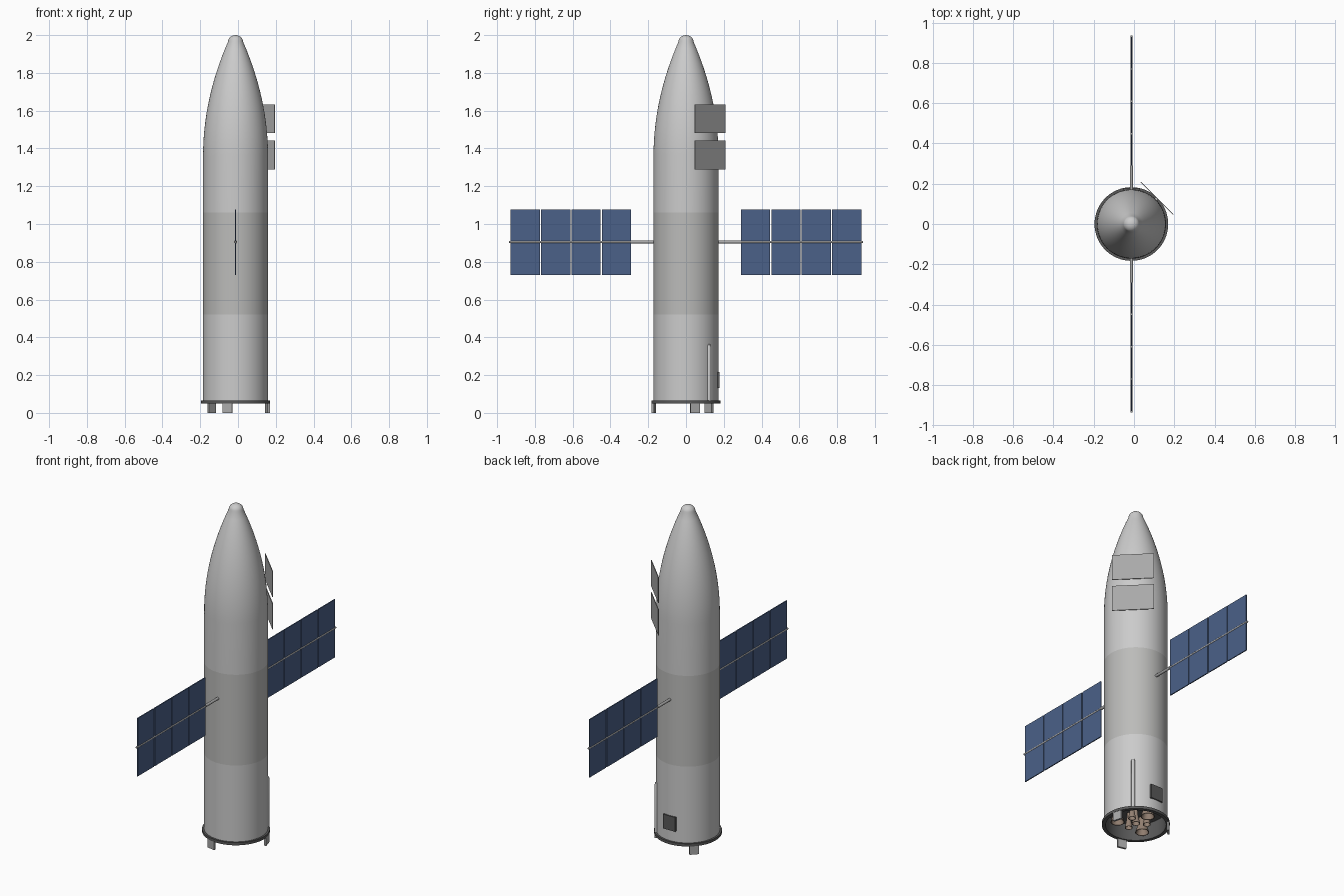
import bpy, bmesh
from math import pi, cos, sin, radians
from mathutils import Matrix, Vector

if "Cube" in bpy.data.objects:
    bpy.data.objects.remove(bpy.data.objects["Cube"])

CX = -0.013   # hull axis
R = 0.172     # hull radius


def mat(name, c):
    m = bpy.data.materials.new(name)
    m.diffuse_color = (*c, 1)
    m.use_nodes = True
    m.node_tree.nodes["Principled BSDF"].inputs["Base Color"].default_value = m.diffuse_color
    return m


BAND = mat("band_grey", (0.5, 0.5, 0.49))
WHITE = mat("hull_white", (0.8, 0.8, 0.82))
DARK = mat("dark_grey", (0.1, 0.1, 0.1))
BLUE = mat("cell_blue", (0.07, 0.12, 0.25))
BROWN = mat("nozzle_brown", (0.3, 0.22, 0.17))
GREY = mat("metal_grey", (0.4, 0.4, 0.4))


def finish(name, bm, material):
    bmesh.ops.recalc_face_normals(bm, faces=bm.faces)
    me = bpy.data.meshes.new(name)
    bm.to_mesh(me)
    bm.free()
    me.materials.append(material)
    ob = bpy.data.objects.new(name, me)
    bpy.context.collection.objects.link(ob)
    bpy.ops.object.select_all(action='DESELECT')
    ob.select_set(True)
    bpy.context.view_layer.objects.active = ob
    bpy.ops.object.shade_smooth_by_angle(angle=radians(32))
    return ob


def lathe(name, profile, material, at=(CX, 0), n=64, closed=False):
    bm = bmesh.new()
    vs = [bm.verts.new((r, 0, z)) for r, z in profile]
    es = [bm.edges.new(p) for p in zip(vs, vs[1:])]
    if closed:
        es.append(bm.edges.new((vs[-1], vs[0])))
    bmesh.ops.spin(bm, geom=vs + es, cent=(0, 0, 0), axis=(0, 0, 1),
                   angle=2 * pi, steps=n, use_merge=True)
    bmesh.ops.remove_doubles(bm, verts=bm.verts, dist=1e-5)
    bmesh.ops.translate(bm, verts=bm.verts, vec=(*at, 0))
    return finish(name, bm, material)


def box(name, angle, dist, size, z, material):
    """Box at an angle round the hull axis; size = radial, tangential, vertical."""
    bm = bmesh.new()
    m = (Matrix.Translation((CX, 0, 0)) @ Matrix.Rotation(radians(angle), 4, 'Z')
         @ Matrix.Translation((dist, 0, z)) @ Matrix.Diagonal((*size, 1)))
    bmesh.ops.create_cube(bm, size=1, matrix=m)
    return finish(name, bm, material)


def rod(name, a, b, r, material):
    a, b = Vector(a), Vector(b)
    bm = bmesh.new()
    m = Matrix.Translation((a + b) / 2) @ (b - a).to_track_quat('Z', 'Y').to_matrix().to_4x4()
    bmesh.ops.create_cone(bm, cap_ends=True, segments=16, radius1=r, radius2=r,
                          depth=(b - a).length, matrix=m)
    return finish(name, bm, material)


# Hull: lower stage, band, upper stage with ogive nose and rounded tip
lathe("lower_hull", [(R, 0.06), (R, 0.52)], WHITE)
lathe("middle_band", [(R, 0.52), (R, 1.06)], BAND)
ogive = [(R - 0.132 * (i / 16) ** 2, 1.36 + 0.605 * i / 16) for i in range(17)]
tip = [(0.04 * cos(t * pi / 12), 1.965 + 0.035 * sin(t * pi / 12)) for t in range(1, 6)]
lathe("upper_hull", [(R, 1.06)] + ogive + tip + [(0, 2.0)], WHITE)

# Base: flange ring and recessed engine bay
lathe("base_flange", [(0.163, 0.05), (0.183, 0.05), (0.183, 0.066), (0.163, 0.066)],
      DARK, closed=True)
lathe("engine_bay", [(0, 0.15), (0.164, 0.15), (0.164, 0.05)], DARK)

# Engines: three outer nozzles, small inner cluster and a centre cone
bell = [(0, 0.15), (0.016, 0.15), (0.02, 0.115), (0.03, 0.085), (0.038, 0.06),
        (0.034, 0.06), (0.017, 0.112), (0, 0.115)]
for k in range(3):
    a = radians(90 + 120 * k)
    lathe(f"outer_nozzle_{k}", bell, BROWN, (CX + 0.1 * cos(a), 0.1 * sin(a)), 32)
    b = a + pi / 3
    lathe(f"inner_nozzle_{k}", [(r * 0.55, z) for r, z in bell], BROWN,
          (CX + 0.06 * cos(b), 0.06 * sin(b)), 24)
lathe("centre_nozzle", [(r * 0.6, z) for r, z in bell], BROWN, n=24)

# Three feet under the flange
for k in range(3):
    box(f"foot_{k}", 16 + 120 * k, 0.175, (0.012, 0.052, 0.056), 0.028, GREY)

# Solar wings: boom, thin spar and four panels on each side
for side, s in (("back", 1), ("front", -1)):
    rod(f"{side}_boom", (CX, s * 0.16, 0.905), (CX, s * 0.29, 0.905), 0.008, GREY)
    rod(f"{side}_spar", (CX, s * 0.28, 0.905), (CX, s * 0.937, 0.905), 0.0055, GREY)
    for i in range(4):
        box(f"{side}_panel_{i}", 90 * s, 0.368 + 0.161 * i, (0.155, 0.006, 0.345), 0.903, BLUE)

# Flat plates standing off the nose
for name, z in (("lower_plate", 1.365), ("upper_plate", 1.557)):
    box(name, 45, 0.181, (0.004, 0.228, 0.153), z, GREY)

# Rounded conduit and dark hatch on the lower hull
a = radians(45)
lathe("conduit", [(0, 0.066), (0.01, 0.066), (0.01, 0.353), (0.008, 0.36), (0, 0.365)],
      WHITE, (CX + R * cos(a), R * sin(a)), 16)
box("hatch", 90, 0.169, (0.018, 0.08, 0.085), 0.173, DARK)
